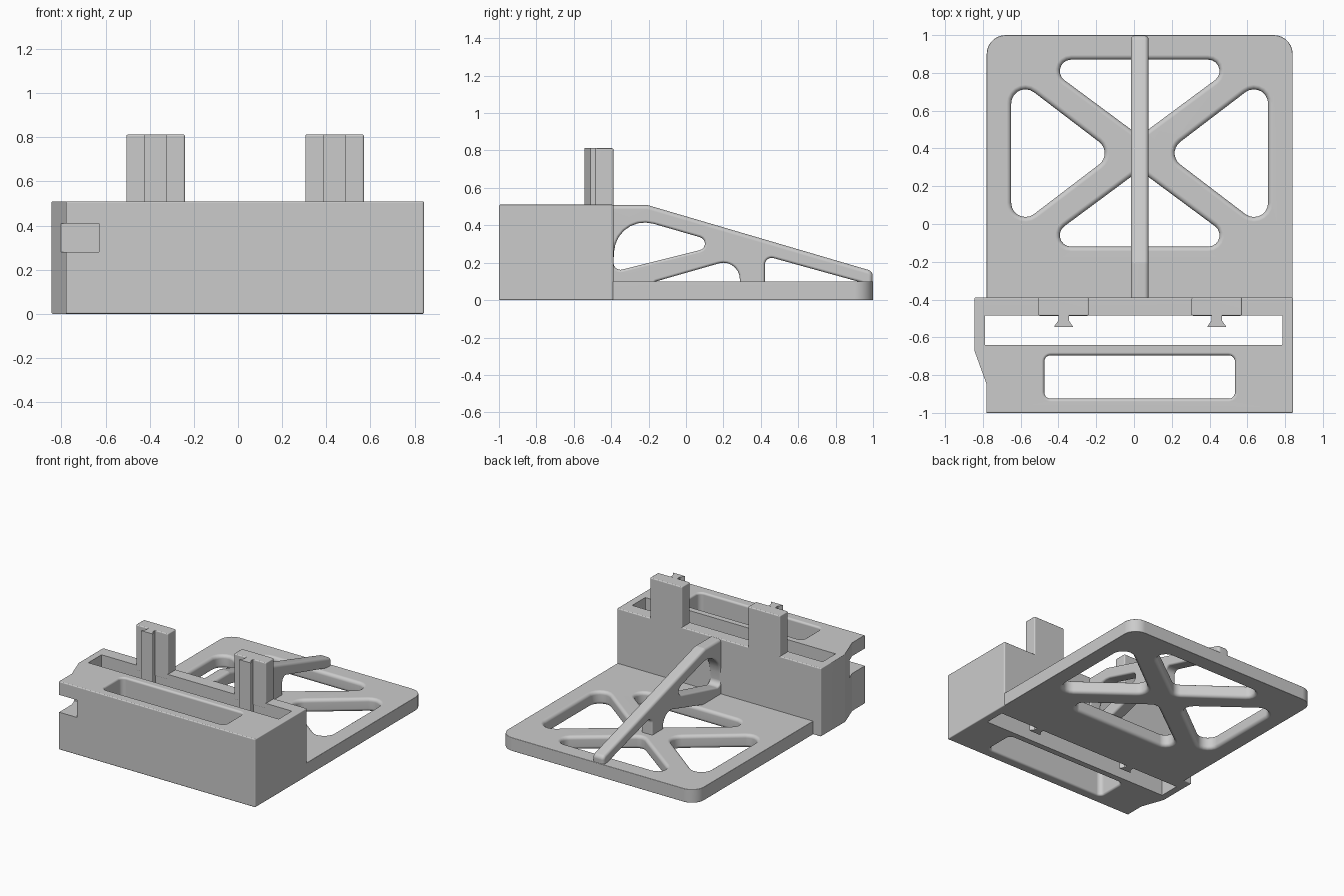
import bpy, bmesh, math

cube = bpy.data.objects.get("Cube")
if cube:
    bpy.data.objects.remove(cube, do_unlink=True)

grey = bpy.data.materials.new("plain grey")
grey.use_nodes = True
grey.diffuse_color = (0.6, 0.6, 0.6, 1)
grey.node_tree.nodes["Principled BSDF"].inputs["Base Color"].default_value = (0.6, 0.6, 0.6, 1)


def outline(discs, grow, steps=7):
    """Convex outline wrapped counter-clockwise round discs (u, v, radius)."""
    def tangent(a, b):
        du, dv = b[0] - a[0], b[1] - a[1]
        return math.atan2(dv, du) - math.acos((a[2] - b[2]) / math.hypot(du, dv))
    pts = []
    for i, d in enumerate(discs):
        start = tangent(discs[i - 1], d)
        sweep = (tangent(d, discs[(i + 1) % len(discs)]) - start) % math.tau
        r = d[2] + grow
        for k in range(steps + 1):
            a = start + sweep * k / steps
            pts.append((d[0] + r * math.cos(a), d[1] + r * math.sin(a)))
    return pts


def prism(name, discs, lo, hi, axis="z", fillet=0.0, flare=False):
    """Prism along an axis; rims are rounded inward, or flared outward for a cutter."""
    sign = 1 if flare else -1
    rings = [(lo, 0), (hi, 0)]
    if fillet:
        arc = [math.pi / 2 * k / 4 for k in range(5)]
        rise = [(fillet * (1 - math.sin(a)), sign * fillet * (1 - math.cos(a))) for a in arc]
        rings = [(lo + h, g) for h, g in reversed(rise)] + [(hi - h, g) for h, g in rise]
    if flare:
        rings = [(lo - 0.02, rings[0][1])] + rings + [(hi + 0.02, rings[-1][1])]
    bm = bmesh.new()
    loops = []
    for w, grow in rings:
        loops.append([bm.verts.new((u, v, w) if axis == "z" else (w, u, v))
                      for u, v in outline(discs, grow)])
    for a, b in zip(loops, loops[1:]):
        for i in range(len(a)):
            bm.faces.new((a[i - 1], a[i], b[i], b[i - 1]))
    bm.faces.new(loops[0][::-1])
    bm.faces.new(loops[-1])
    bmesh.ops.remove_doubles(bm, verts=bm.verts, dist=1e-6)
    bmesh.ops.recalc_face_normals(bm, faces=bm.faces)
    mesh = bpy.data.meshes.new(name)
    bm.to_mesh(mesh)
    bm.free()
    mesh.materials.append(grey)
    obj = bpy.data.objects.new(name, mesh)
    bpy.context.collection.objects.link(obj)
    return obj


def rect(x0, x1, y0, y1, r=0.002):
    return [(x0 + r, y0 + r, r), (x1 - r, y0 + r, r), (x1 - r, y1 - r, r), (x0 + r, y1 - r, r)]


def cut(obj, *cutters):
    bpy.context.view_layer.objects.active = obj
    for c in cutters:
        mod = obj.modifiers.new("cut", "BOOLEAN")
        mod.operation, mod.solver, mod.object = "DIFFERENCE", "EXACT", c
        bpy.ops.object.modifier_apply(modifier=mod.name)
        bpy.data.objects.remove(c, do_unlink=True)


MID = 0.03      # centre line of the plate and rib
HUB = 0.375     # where the plate struts cross

# Base plate with four triangular openings between crossed struts
plate = prism("base_plate", [(-0.775, -0.42, 0.005), (0.835, -0.42, 0.005),
                             (0.74, 0.9, 0.1), (-0.68, 0.9, 0.1)], 0, 0.1, fillet=0.004)
openings = []
for s in (1, -1):
    side = [(MID + s * u, HUB + s * v, 0.075) for u, v in ((0.26, 0), (0.605, -0.263), (0.605, 0.263))]
    end = [(MID + s * u, HUB + s * v, 0.06) for u, v in ((0, 0.166), (0.363, 0.435), (-0.363, 0.435))]
    openings += [prism("side_opening", side, 0, 0.1, fillet=0.025, flare=True),
                 prism("end_opening", end, 0, 0.1, fillet=0.025, flare=True)]
cut(plate, *openings)

# Front block with a long slot, a rounded pocket, a tapered side and a corner notch
block = prism("front_block", rect(-0.845, 0.843, -1, -0.388, 0.009), 0, 0.51, fillet=0.007)
taper = [(-0.95, -1.1, 0.001), (-0.781, -1.1, 0.001), (-0.781, -0.85, 0.001),
         (-0.846, -0.67, 0.001), (-0.95, -0.67, 0.001)]
cut(block,
    prism("side_taper", taper, -0.1, 0.6),
    prism("slot", rect(-0.79, 0.785, -0.64, -0.485), -0.1, 0.6),
    prism("pocket", rect(-0.475, 0.535, -0.925, -0.695, 0.035), 0, 0.51, fillet=0.015, flare=True),
    prism("corner_notch", rect(-0.95, -0.63, -1.1, -0.79), 0.28, 0.41))

# Sloping rib with three openings, rounded along its edges
rib = prism("sloping_rib", [(-0.40, 0.04, 0.03), (0.965, 0.04, 0.03), (0.965, 0.13, 0.033),
                            (-0.21, 0.475, 0.033), (-0.40, 0.475, 0.033)],
            MID - 0.047, MID + 0.047, "x", 0.022)
rib_openings = (
    [(-0.35, 0.2, 0.038), (0.065, 0.302, 0.036), (-0.22, 0.25, 0.165)],
    [(-0.16, -0.05, 0.005), (0.2, -0.05, 0.088), (0.2, 0.112, 0.088), (-0.16, 0.095, 0.005)],
    [(0.458, -0.05, 0.036), (0.93, -0.05, 0.02), (0.93, 0.076, 0.02), (0.458, 0.19, 0.036)])
cut(rib, *[prism("rib_opening", d, MID - 0.047, MID + 0.047, "x", 0.014, True)
           for d in rib_openings])

# Upright posts, each with a dovetail rail on its front
parts = [plate, block, rib]
for side, x in (("right", -0.373), ("left", 0.438)):
    parts.append(prism(side + "_post", rect(x - 0.133, x + 0.133, -0.486, -0.388, 0.009),
                       0.47, 0.812, fillet=0.007))
    parts.append(prism(side + "_rail_neck", rect(x - 0.028, x + 0.028, -0.525, -0.48), 0.0, 0.812))
    head = [(x - 0.049, -0.543, 0.001), (x + 0.049, -0.543, 0.001),
            (x + 0.027, -0.512, 0.001), (x - 0.027, -0.512, 0.001)]
    parts.append(prism(side + "_rail_head", head, 0.0, 0.812))

# Smooth the rounded rims while the broad faces stay flat
bpy.ops.object.select_all(action="DESELECT")
for p in parts:
    p.select_set(True)
bpy.context.view_layer.objects.active = plate
bpy.ops.object.shade_smooth_by_angle(angle=math.radians(30))
for p in parts:
    p.modifiers.new("flat_faces", "WEIGHTED_NORMAL").keep_sharp = True
